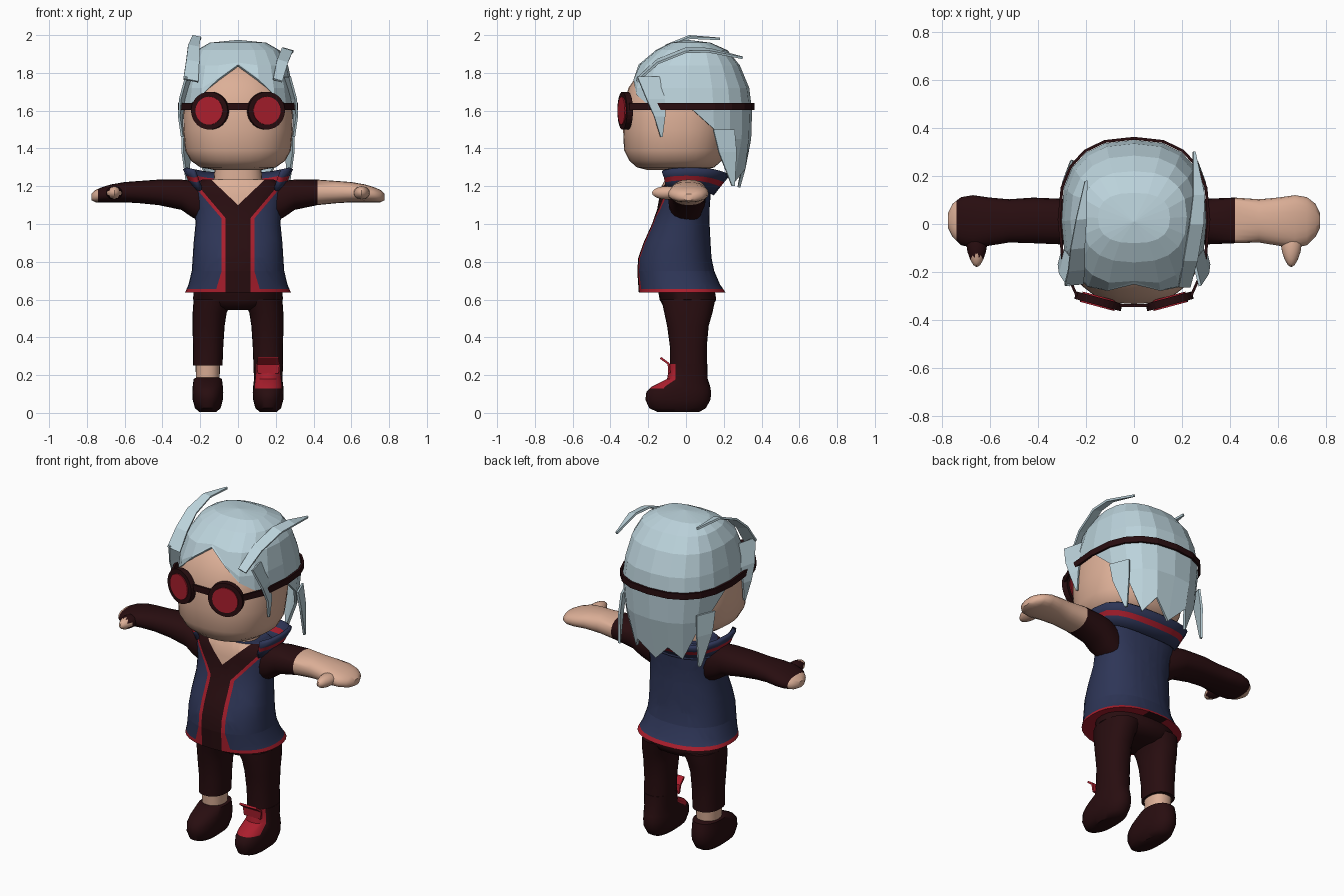
import bpy, bmesh, math
from mathutils import Vector

if "Cube" in bpy.data.objects:
    bpy.data.objects.remove(bpy.data.objects["Cube"])


def material(name, rgb):
    m = bpy.data.materials.new(name)
    m.diffuse_color = (*rgb, 1)
    m.use_nodes = True
    m.node_tree.nodes["Principled BSDF"].inputs["Base Color"].default_value = m.diffuse_color
    return m


HAIR = material("silver_hair", (0.50, 0.65, 0.71))
SKIN = material("skin", (0.72, 0.43, 0.31))
DARK = material("dark_maroon", (0.021, 0.004, 0.005))
BLUE = material("navy", (0.027, 0.036, 0.095))
RED = material("red", (0.40, 0.013, 0.026))


def finish(name, bm, mats, rule=None, smooth=40, recalc=True):
    """Turn a bmesh into an object, colouring faces by a rule on their centre."""
    if recalc:
        bmesh.ops.recalc_face_normals(bm, faces=bm.faces)
    for f in bm.faces:
        f.smooth = bool(smooth)
        if rule:
            f.material_index = rule(f.calc_center_median())
    me = bpy.data.meshes.new(name)
    bm.to_mesh(me)
    bm.free()
    for m in mats:
        me.materials.append(m)
    ob = bpy.data.objects.new(name, me)
    bpy.context.collection.objects.link(ob)
    if smooth:
        bpy.ops.object.select_all(action='DESELECT')
        ob.select_set(True)
        bpy.context.view_layer.objects.active = ob
        bpy.ops.object.shade_smooth_by_angle(angle=math.radians(smooth))
    return ob


def spow(v, e):
    return math.copysign(abs(v) ** (2 / e), v)


def oval(a, ra, b0, b1, ang, e):
    """Rounded-box outline; angle 0 is the low side of the second axis."""
    return (a + ra * spow(math.sin(ang), e),
            (b0 + b1) / 2 - (b1 - b0) / 2 * spow(math.cos(ang), e))


def loft(name, rings, mats, rule=None, n=24, e=2.3, axis='z', side=1, cuts=(), smooth=40):
    """Skin rings of (position, centre, half width, low, high) along an axis."""
    bm = bmesh.new()
    loops = []
    for t, a, ra, b0, b1 in rings:
        row = []
        for i in range(n):
            u, v = oval(a, ra, b0, b1, 2 * math.pi * i / n, e)
            co = (u * side, v, t) if axis == 'z' else (t * side, u, v)
            row.append(bm.verts.new(co))
        loops.append(row)
    for r, s in zip(loops, loops[1:]):
        for i in range(n):
            j = (i + 1) % n
            bm.faces.new((r[i], r[j], s[j], s[i]))
    bm.faces.new(loops[0])
    bm.faces.new(loops[-1])
    for co, no in cuts:
        geom = bm.verts[:] + bm.edges[:] + bm.faces[:]
        bmesh.ops.bisect_plane(bm, geom=geom, plane_co=co, plane_no=no)
    return finish(name, bm, mats, rule, smooth)


def ribbon(name, pts, widths, direction, mat, thick=0.012):
    """Thin tapered strip along a path."""
    bm = bmesh.new()
    d = Vector(direction).normalized()
    rows = [[bm.verts.new(Vector(p) + d * w * s) for s in (-.5, .5)] for p, w in zip(pts, widths)]
    for r, s in zip(rows, rows[1:]):
        bm.faces.new((r[0], r[1], s[1], s[0]))
    ob = finish(name, bm, [mat], smooth=0)
    mod = ob.modifiers.new("thickness", 'SOLIDIFY')
    mod.thickness, mod.offset = thick, 0
    return ob


# Head and neck
loft("head", [(1.285, 0, .12, -.20, .10), (1.30, 0, .20, -.26, .15), (1.335, 0, .25, -.30, .19),
              (1.39, 0, .28, -.328, .21), (1.5, 0, .29, -.333, .23), (1.62, 0, .288, -.333, .24),
              (1.72, 0, .265, -.305, .24), (1.80, 0, .22, -.25, .22), (1.87, 0, .13, -.15, .15)], [SKIN], n=32)
loft("neck", [(1.12, 0, .14, -.10, .09), (1.22, 0, .13, -.10, .09), (1.34, 0, .12, -.10, .09)], [SKIN])

# Hair cap: faceted columns from crown to a jagged lower edge
PROFILE = [(1.96, .15, -.08, .13), (1.92, .22, -.16, .22), (1.84, .265, -.255, .285), (1.72, .29, -.31, .335),
           (1.6, .305, -.32, .35), (1.45, .285, -.30, .345), (1.3, .26, -.28, .33), (1.15, .22, -.25, .27)]
EDGE = [1.84, 1.76, 1.68, 1.63, 1.62, 1.62, 1.50, 1.38, 1.21, 1.29, 1.19]


def hair_point(z, ang):
    z = min(max(z, 1.151), 1.96)
    for p, q in zip(PROFILE, PROFILE[1:]):
        if p[0] >= z >= q[0]:
            k = (p[0] - z) / (p[0] - q[0])
            rx, y0, y1 = (p[i] + (q[i] - p[i]) * k for i in (1, 2, 3))
            return (*oval(0, rx, y0, y1, ang, 2.5), z)


bm = bmesh.new()
crown = bm.verts.new((0, .01, 1.975))
cols = []
for i in range(20):
    low = EDGE[min(i, 20 - i)]
    levels = [max(z, low + .003 * (7 - k)) for k, z in enumerate((1.96, 1.92, 1.84, 1.72, 1.6, 1.45, low))]
    cols.append([bm.verts.new(hair_point(z, math.pi * i / 10)) for z in levels])
for i in range(20):
    a, b = cols[i], cols[(i + 1) % 20]
    bm.faces.new((crown, a[0], b[0]))
    for k in range(6):
        bm.faces.new((a[k], a[k + 1], b[k + 1], b[k]))
hair = finish("hair_cap", bm, [HAIR], smooth=0)
mod = hair.modifiers.new("thickness", 'SOLIDIFY')
mod.thickness, mod.offset = .015, -1

# Loose locks
ribbon("tall_lock", [(-.25, -.25, 1.76), (-.24, -.19, 1.86), (-.235, -.10, 1.94), (-.22, .02, 1.99), (-.20, .18, 1.98)],
       [.08, .07, .06, .045, .01], (1, .1, -.2), HAIR)
ribbon("swept_lock", [(.21, -.26, 1.76), (.235, -.15, 1.86), (.26, 0, 1.92), (.27, .12, 1.92), (.25, .30, 1.88)],
       [.05, .06, .06, .05, .01], (1, 0, -.3), HAIR)
for s, tag in ((-1, "left"), (1, "right")):
    ribbon(tag + "_temple_lock", [(s * .26, -.20, 1.78), (s * .295, -.16, 1.66), (s * .305, -.14, 1.57), (s * .295, -.13, 1.46)],
           [.12, .10, .06, .01], (-s * .25, 1, 0), HAIR)
    ribbon(tag + "_nape_lock", [(s * .27, .20, 1.5), (s * .275, .22, 1.38), (s * .265, .25, 1.2)],
           [.12, .10, .015], (-s * .4, 1, 0), HAIR)

# Goggles and strap
for s, tag in ((-1, "left"), (1, "right")):
    for part, r, d, m in (("rim", .10, .032, DARK), ("lens", .074, .044, RED)):
        bpy.ops.mesh.primitive_cylinder_add(vertices=28, radius=r, depth=d, location=(s * .148, -.322, 1.60),
                                            rotation=(math.pi / 2, 0, s * math.radians(15)))
        ob = bpy.context.object
        ob.name = tag + "_goggle_" + part
        ob.data.materials.append(m)
half = [(.05, -.34), (.24, -.295), (.295, -.17)]
half += [oval(0, .312, -.32, .357, math.radians(a), 2.5) for a in range(72, 181, 18)]
path = [(x, y, 1.622) for x, y in half] + [(-x, y, 1.622) for x, y in half[-2::-1]]
path.append(path[0])
ribbon("goggle_strap", path, [.036] * len(path), (0, 0, 1), DARK)


# Vest with open front, shirt strip and neck opening
def vest_rule(c):
    x, z = abs(c.x), c.z
    if c.y < -.02:
        if z > 1.10 + .95 * x:
            return 3
        w = .065 + max(0, z - 1.03) * .85
        if x < w:
            return 2
        if x < w + .022 or (z < .75 and x < .087 + (.75 - z) * .3):
            return 1
    return 1 if z < .657 else 0


cuts = [((0, 0, .657), (0, 0, 1)), ((0, 0, 1.03), (0, 0, 1)), ((0, 0, .75), (0, 0, 1))]
for s in (-1, 1):
    cuts += [((s * .065, 0, 0), (1, 0, 0)), ((s * .087, 0, 0), (1, 0, 0)),
             ((s * .065, 0, 1.03), (s, 0, -.85)), ((s * .087, 0, 1.03), (s, 0, -.85)),
             ((s * .087, 0, .75), (s, 0, .3)), ((0, 0, 1.10), (-s * .95, 0, 1))]
loft("vest", [(.637, 0, .28, -.25, .21), (.68, 0, .262, -.253, .18), (.75, 0, .245, -.258, .15),
              (.82, 0, .24, -.253, .135), (.9, 0, .235, -.225, .13), (1.0, 0, .225, -.18, .125),
              (1.08, 0, .23, -.152, .125), (1.15, 0, .25, -.14, .13), (1.20, 0, .25, -.13, .13),
              (1.235, 0, .19, -.11, .11)],
     [BLUE, RED, DARK, SKIN], vest_rule, n=32, cuts=cuts)

# Flared collar with a red stripe
bm = bmesh.new()
rows = []
for z, rx, y0, y1 in ((1.18, .225, -.13, .13), (1.225, .245, -.15, .165), (1.25, .255, -.16, .185), (1.285, .272, -.18, .215)):
    row = []
    for i in range(15):
        a = math.radians(52 + i * 256 / 14)
        x, y = oval(0, rx, y0, y1, a, 2.6)
        row.append(bm.verts.new((x, y, z + .015 * math.cos(2 * a + math.pi))))
    rows.append(row)
for k in range(3):
    for i in range(14):
        bm.faces.new((rows[k][i], rows[k][i + 1], rows[k + 1][i + 1], rows[k + 1][i])).material_index = (0, 1, 0)[k]
collar = finish("collar", bm, [BLUE, RED])
mod = collar.modifiers.new("thickness", 'SOLIDIFY')
mod.thickness = .022

# Arms: long glove sleeve on one side, short sleeve and bare arm on the other
ARM = [(.18, .0, .09, 1.0, 1.22), (.25, .005, .10, 1.04, 1.23), (.30, .01, .095, 1.075, 1.235), (.42, .015, .095, 1.10, 1.235),
       (.52, .013, .09, 1.11, 1.228), (.60, .01, .10, 1.115, 1.222), (.67, .01, .11, 1.115, 1.21),
       (.72, .012, .10, 1.115, 1.195), (.755, .015, .07, 1.115, 1.18), (.775, .015, .03, 1.125, 1.16)]
for s, tag, limit in ((-1, "left", .74), (1, "right", .42)):
    loft(tag + "_arm", ARM, [DARK, SKIN], lambda c: int(abs(c.x) > limit), n=20, axis='x', side=s,
         cuts=[((s * limit, 0, 0), (1, 0, 0))])
    bm = bmesh.new()
    bmesh.ops.create_uvsphere(bm, u_segments=14, v_segments=10, radius=1)
    for v in bm.verts:
        x, y, z = v.co
        v.co = (s * (.655 + .042 * x * (1 + .3 * y)), -.10 + .08 * y, 1.165 + .035 * z)
    finish(tag + "_thumb", bm, [SKIN, DARK], lambda c: int(s < 0 and c.y > -.13))

# Trousers, ankle and shoes
loft("hips", [(.545, 0, .10, -.08, .10), (.565, 0, .20, -.12, .14), (.60, 0, .238, -.14, .16), (.72, 0, .23, -.16, .14)], [DARK])
SHOE = [(.005, .16, .045, -.15, .07), (.025, .16, .068, -.195, .105), (.07, .16, .08, -.215, .13), (.11, .16, .082, -.21, .133),
        (.14, .16, .08, -.18, .128), (.18, .16, .075, -.10, .115)]
for s, tag in ((-1, "left"), (1, "right")):
    loft(tag + "_leg", [(.25, .16, .078, -.085, .11), (.35, .158, .08, -.085, .11), (.46, .156, .085, -.10, .12),
                        (.53, .15, .09, -.115, .14), (.60, .13, .105, -.13, .155)], [DARK], side=s)
    top = [(.26, .16, .079, -.086, .113)] if s > 0 else [(.187, .16, .06, -.07, .09)]
    loft(tag + "_shoe", SHOE + top, [DARK, RED],
         (lambda c: int(c.y < -.055 and c.z > .13 and abs(c.x - .16) < .066)) if s > 0 else None, side=s,
         cuts=[((0, 0, .13), (0, 0, 1)), ((0, -.055, 0), (0, 1, 0))] if s > 0 else ())
loft("bare_ankle", [(.15, .16, .062, -.06, .08), (.27, .16, .065, -.07, .09)], [SKIN], side=-1)
ribbon("boot_tongue", [(.16, -.088, .21), (.16, -.092, .26), (.16, -.135, .292)], [.11, .12, .11], (1, 0, 0), RED)
